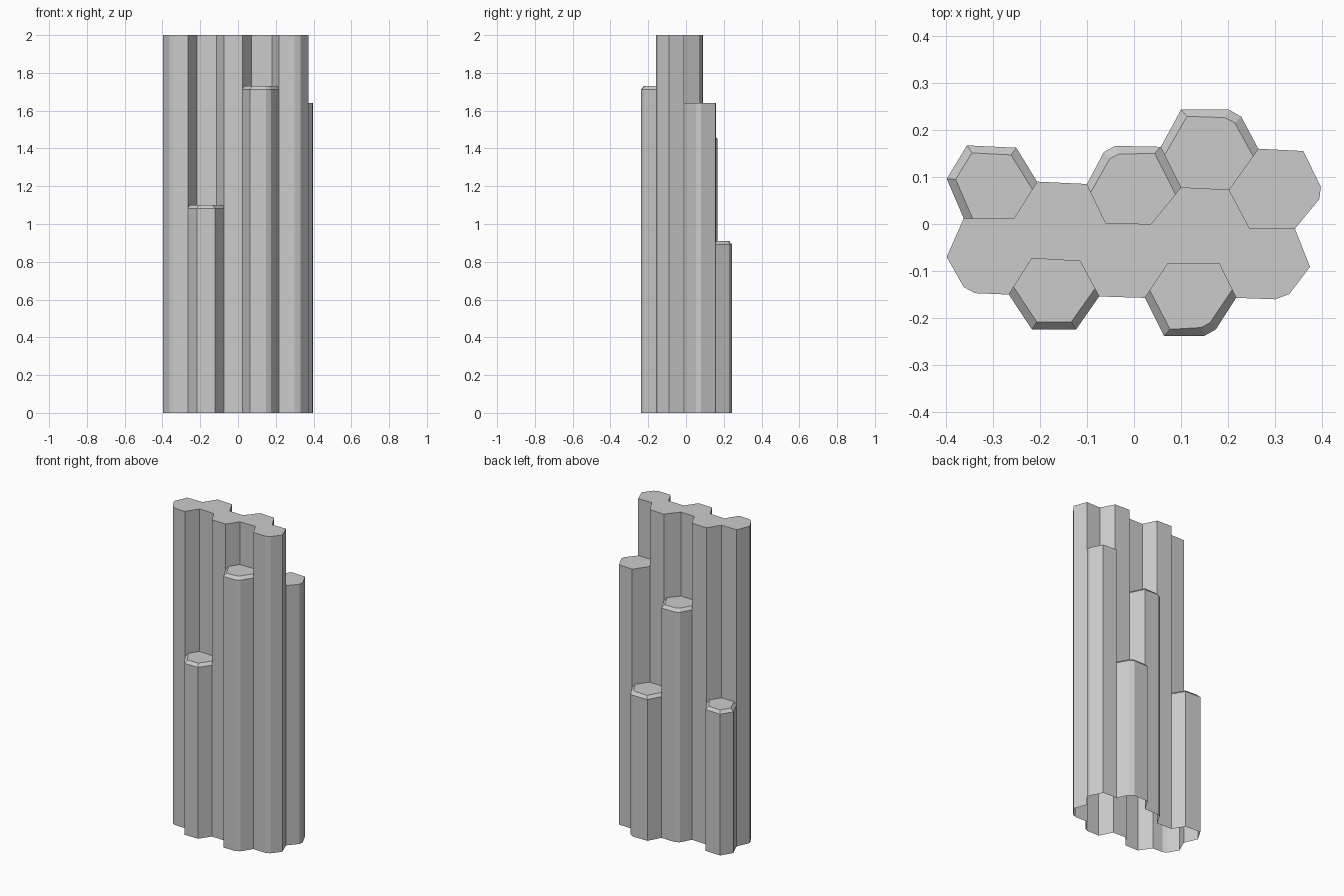
import bpy
from mathutils import Vector

cube = bpy.data.objects.get("Cube")
if cube:
    bpy.data.objects.remove(cube, do_unlink=True)

rock = bpy.data.materials.new("light grey stone")
rock.use_nodes = True
grey = (0.6, 0.6, 0.6, 1)
rock.diffuse_color = grey
rock.node_tree.nodes["Principled BSDF"].inputs["Base Color"].default_value = grey

# Notches in the tall cluster where the shorter columns stand
front_left = [(-.266, -.150), (-.217, -.073), (-.115, -.079), (-.074, -.154)]
front_right = [(.023, -.157), (.072, -.084), (.181, -.084), (.217, -.157)]
right_side = [(.342, -.01), (.246, -.01), (.202, .073)]
back_right = [(.202, .073), (.1, .078)]
back_middle = [(.1, .078), (.036, 0), (-.06, .002), (-.1, .085)]
back_left = [(-.206, .09), (-.255, .012), (-.362, .012)]

# Corners where neighbouring short columns meet
meet_right, meet_middle = (.264, .16), (.057, .164)

cluster = (front_left + front_right + [(.30, -.16), (.33, -.149), (.374, -.091)]
           + right_side + back_right[1:] + back_middle[1:] + back_left
           + [(-.398, -.07), (-.362, -.134), (-.338, -.147)])


def column(notch, outer):
    """Outline of a short column: its notch walked backwards, then its outer corners."""
    return notch[::-1] + outer


# name: outline, height, chamfered rim
CHAMFER, DROP = 0.019, 0.018
cells = {
    "tall_column_cluster": (cluster, 2, False),
    "front_left_column": (column(front_left, [(-.217, -.224), (-.123, -.224)]), 1.1, True),
    "front_right_column": (column(front_right, [(.064, -.238), (.149, -.238), (.174, -.224)]), 1.73, True),
    "right_column": (column(right_side, [(.394, .053), (.397, .079), (.36, .155), meet_right]), 1.64, False),
    "back_right_column": (column(back_right, [meet_right, (.228, .228), (.202, .243), (.1, .243), meet_middle]), .91, True),
    "back_middle_column": (column(back_middle, [meet_middle, (-.04, .166), (-.064, .153)]), 1.47, True),
    "back_left_column": (column(back_left, [(-.25, .162), (-.355, .167), (-.398, .096)]), .91, True),
}


def edges(outline):
    return list(zip(outline, outline[1:] + outline[:1]))


# Which column owns each directed outline edge
owner_height = {e: h for outline, h, _ in cells.values() for e in edges(outline)}


def build(name, outline, height, chamfered):
    count = len(outline)
    # Foot of each wall: ground, top of a lower neighbour, or None if hidden
    feet = []
    for a, b in edges(outline):
        other = owner_height.get((b, a), 0)
        feet.append(None if other > height else max(other - DROP, 0))

    # Pull the exposed rim inward; joints slide along the hidden edge
    points = [Vector(p) for p in outline]
    centre = sum(points, Vector((0, 0))) / count
    rim, shoulder = [], []
    for i, p in enumerate(points):
        before, after = feet[i - 1] is not None, feet[i] is not None
        target = p
        if before and after:
            target = centre
        elif before:
            target = points[(i + 1) % count]
        elif after:
            target = points[i - 1]
        moved = p.copy()
        if chamfered and target != p:
            moved = p + (target - p).normalized() * CHAMFER
        rim.append((*moved, height))
        lowered = chamfered and (before or after)
        shoulder.append((*p, height - DROP if lowered else height))

    # Cap, chamfer strips and exposed walls; undersides stay open
    verts = rim + shoulder
    faces = [list(range(count))]
    for i, foot in enumerate(feet):
        if foot is None:
            continue
        j = (i + 1) % count
        if chamfered:
            faces.append([count + i, count + j, j, i])
        base = len(verts)
        verts += [(*outline[i], foot), (*outline[j], foot)]
        faces.append([base, base + 1, count + j, count + i])

    mesh = bpy.data.meshes.new(name)
    mesh.from_pydata(verts, [], faces)
    mesh.materials.append(rock)
    mesh.update()
    obj = bpy.data.objects.new(name, mesh)
    bpy.context.collection.objects.link(obj)


for name, (outline, height, chamfered) in cells.items():
    build(name, outline, height, chamfered)
